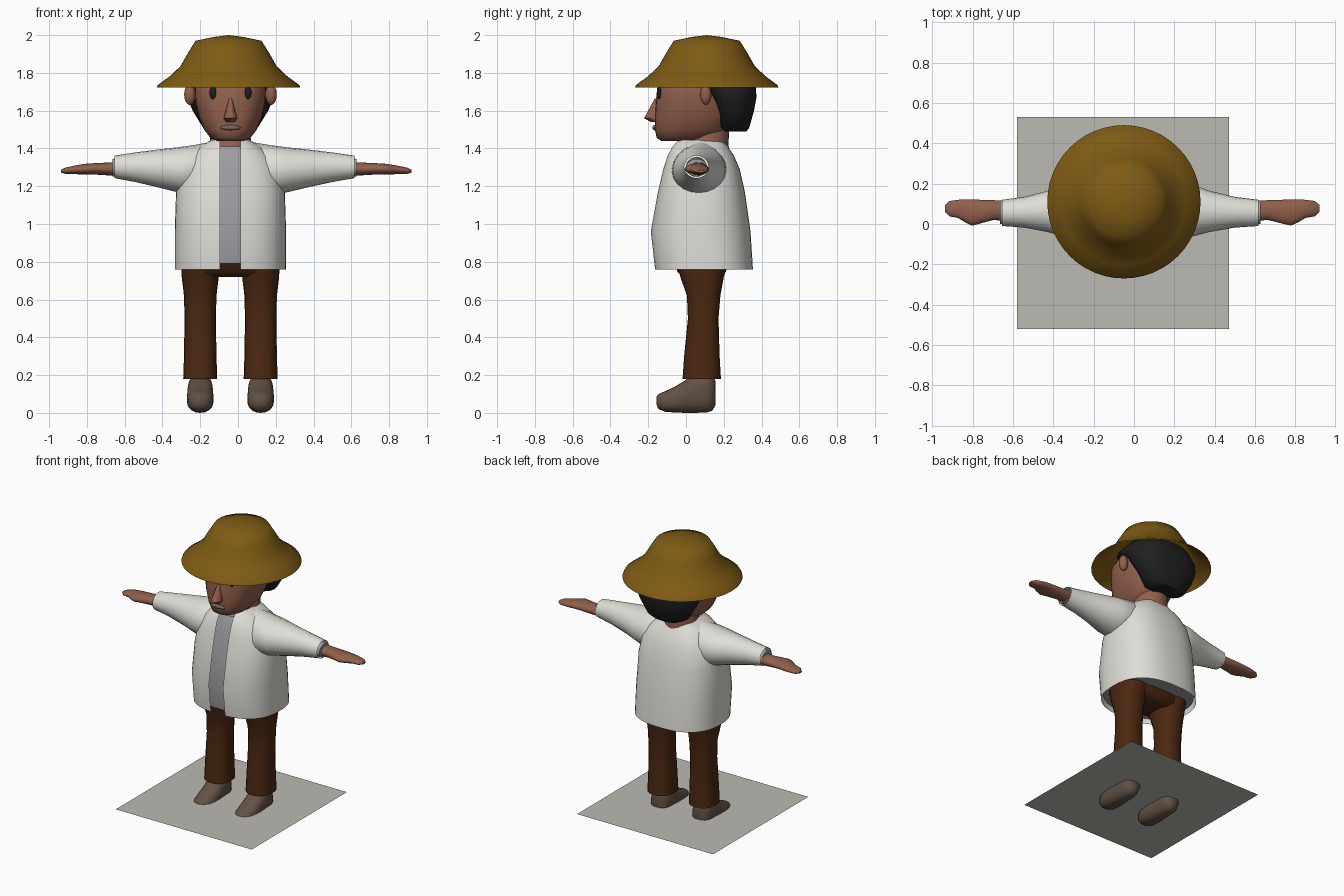
import bpy, bmesh, math
from mathutils import Matrix, Vector

CX = -0.04  # body centre line


def material(name, rgb):
    m = bpy.data.materials.new(name)
    m.diffuse_color = (*rgb, 1)
    return m


STRAW = material("straw brown", (0.21, 0.105, 0.007))
SKIN = material("skin", (0.28, 0.115, 0.07))
HAIR = material("hair black", (0.014, 0.014, 0.014))
WHITE = material("jacket white", (0.74, 0.73, 0.68))
GREY = material("shirt grey", (0.34, 0.34, 0.36))
BROWN = material("trouser brown", (0.07, 0.021, 0.005))
SHOE = material("shoe brown", (0.125, 0.082, 0.058))
STONE = material("base grey", (0.50, 0.49, 0.45))
LIP = material("lip grey", (0.17, 0.13, 0.125))


def finish(name, bm, mat):
    bmesh.ops.recalc_face_normals(bm, faces=bm.faces)
    me = bpy.data.meshes.new(name)
    bm.to_mesh(me)
    bm.free()
    me.materials.append(mat)
    ob = bpy.data.objects.new(name, me)
    bpy.context.collection.objects.link(ob)
    return ob


def spow(v, e):
    return math.copysign(abs(v) ** e, v)


def loft(name, rings, axis, mat, n=28, p=2.0, gap=0.0, caps=(True, True)):
    """Skin rings (t, u0, u1, v0, v1) along an axis; gap leaves a slit at -v."""
    bm = bmesh.new()
    rows = []
    for t, u0, u1, v0, v1 in rings:
        a, b = (u1 - u0) / 2, (v1 - v0) / 2
        d = math.asin(min(1, gap / a) ** (p / 2)) if gap else 0
        row = []
        for i in range(n):
            f = i / (n - 1) if gap else i / n
            ang = -math.pi / 2 + d + f * (2 * math.pi - 2 * d)
            u = (u0 + u1) / 2 + a * spow(math.cos(ang), 2 / p)
            v = (v0 + v1) / 2 + b * spow(math.sin(ang), 2 / p)
            co = {'x': (t, u, v), 'y': (u, t, v), 'z': (u, v, t)}[axis]
            row.append(bm.verts.new(co))
        rows.append(row)
    for r, s in zip(rows, rows[1:]):
        for i in range(n - 1 if gap else n):
            j = (i + 1) % n
            bm.faces.new((r[i], r[j], s[j], s[i]))
    if caps[0]:
        bm.faces.new(rows[0])
    if caps[1]:
        bm.faces.new(rows[-1])
    return finish(name, bm, mat)


def body(rings):
    """Rings (z, half width, front, back) about the centre line."""
    return [(z, CX - r, CX + r, f, b) for z, r, f, b in rings]


def ball(name, loc, scale, mat):
    bm = bmesh.new()
    bmesh.ops.create_uvsphere(bm, u_segments=16, v_segments=10, radius=1,
                              matrix=Matrix.LocRotScale(Vector(loc), None, Vector(scale)))
    return finish(name, bm, mat)


# square base sheet
bm = bmesh.new()
bmesh.ops.create_grid(bm, x_segments=1, y_segments=1, size=0.525,
                      matrix=Matrix.Translation((-0.055, 0.005, 0.085)))
finish("base_sheet", bm, STONE)

# hat: thin spun shell
HAT = [(0.38, 1.722), (0.375, 1.735), (0.31, 1.783), (0.255, 1.835),
       (0.215, 1.905), (0.175, 1.97), (0.08, 1.99), (0.002, 2.0)]
loft("hat", [(z, -0.05 - r, -0.05 + r, 0.11 - r, 0.11 + r) for r, z in HAT],
     'z', STRAW, n=48, caps=(False, True))

# head, neck and hair
loft("head", body([(1.44, 0.07, -0.13, 0.10), (1.455, 0.105, -0.155, 0.16),
                   (1.50, 0.14, -0.165, 0.22), (1.57, 0.168, -0.165, 0.25),
                   (1.65, 0.186, -0.16, 0.26), (1.74, 0.19, -0.15, 0.26),
                   (1.82, 0.15, -0.09, 0.24)]), 'z', SKIN, p=2.4)
loft("neck", body([(1.36, 0.13, -0.04, 0.23), (1.43, 0.11, -0.01, 0.225),
                   (1.52, 0.10, 0.02, 0.23)]), 'z', SKIN)
loft("hair", body([(1.49, 0.10, 0.20, 0.32), (1.51, 0.145, 0.17, 0.335),
                   (1.60, 0.20, 0.15, 0.36), (1.67, 0.23, 0.11, 0.373),
                   (1.73, 0.235, 0.07, 0.37), (1.80, 0.21, -0.08, 0.35),
                   (1.87, 0.14, 0.0, 0.24)]), 'z', HAIR, p=2.4)
loft("nose", body([(1.665, 0.010, -0.165, -0.12), (1.60, 0.025, -0.20, -0.12),
                   (1.56, 0.036, -0.222, -0.12), (1.54, 0.025, -0.185, -0.12)]),
     'z', SKIN, n=12)
ball("mouth", (CX, -0.164, 1.51), (0.055, 0.014, 0.014), LIP)

# jacket with front slit, and shirt beneath
TORSO = [(0.76, 0.295, -0.165, 0.355), (0.96, 0.295, -0.188, 0.342),
         (1.17, 0.288, -0.15, 0.312), (1.29, 0.265, -0.122, 0.285),
         (1.36, 0.22, -0.10, 0.255), (1.41, 0.165, -0.075, 0.222),
         (1.445, 0.10, -0.05, 0.20)]
loft("jacket", body(TORSO), 'z', WHITE, n=48, p=2.5, gap=0.054, caps=(False, False))
SHIRT = [(z + (0.03 if i == 0 else 0), r - 0.014, f + 0.012, b - 0.014)
         for i, (z, r, f, b) in enumerate(TORSO[:-1])]
loft("shirt", body(SHIRT), 'z', GREY, n=48, p=2.5)

# hips
loft("hips", body([(0.72, 0.15, -0.01, 0.18), (0.745, 0.24, -0.045, 0.21),
                   (0.84, 0.25, -0.07, 0.24)]), 'z', BROWN, p=2.5)

for side, s, k in (("left", 1, 1.035), ("right", -1, 0.967)):
    # eye and ear
    ball(side + "_eye", (CX + s * 0.093, -0.142, 1.695), (0.018, 0.011, 0.034), HAIR)
    ball(side + "_ear", (CX + s * 0.215, 0.105, 1.685), (0.03, 0.03, 0.055), SKIN)

    # sleeve, cuff lining and hand, lofted outward along x
    def arm(name, rings, mat, **kw):
        loft(f"{side}_{name}", [(CX + s * x * k, *r) for x, *r in rings], 'x', mat, n=20, **kw)

    arm("sleeve", [(0.12, -0.02, 0.18, 1.22, 1.432), (0.20, -0.075, 0.215, 1.15, 1.418),
                   (0.29, -0.07, 0.205, 1.168, 1.406), (0.40, -0.04, 0.165, 1.195, 1.394),
                   (0.52, -0.018, 0.135, 1.222, 1.379), (0.635, -0.01, 0.12, 1.243, 1.362)],
        WHITE, caps=(True, False))
    arm("cuff", [(0.50, 0.0, 0.11, 1.25, 1.355), (0.645, 0.0, 0.112, 1.252, 1.345)], GREY)
    arm("hand", [(0.58, 0.012, 0.115, 1.255, 1.33), (0.68, 0.02, 0.118, 1.258, 1.325),
                 (0.745, 0.003, 0.12, 1.262, 1.322), (0.79, -0.008, 0.122, 1.263, 1.319),
                 (0.825, 0.008, 0.122, 1.263, 1.314), (0.86, 0.03, 0.12, 1.264, 1.308),
                 (0.905, 0.038, 0.114, 1.266, 1.298), (0.927, 0.06, 0.095, 1.272, 1.287)], SKIN)

    # trouser leg and shoe
    lx = CX + s * 0.16

    def leg(name, rings, axis, mat, p):
        loft(f"{side}_{name}", [(t, lx - r, lx + r, a, b) for t, r, a, b in rings],
             axis, mat, n=20, p=p)

    leg("trouser_leg", [(0.18, 0.09, -0.018, 0.185), (0.30, 0.086, -0.01, 0.178),
                        (0.50, 0.083, 0.01, 0.172), (0.62, 0.086, 0.005, 0.182),
                        (0.72, 0.098, -0.03, 0.20), (0.80, 0.10, -0.05, 0.225)], 'z', BROWN, 2.3)
    leg("shoe", [(-0.157, 0.02, 0.045, 0.085), (-0.145, 0.045, 0.02, 0.10),
                 (-0.11, 0.065, 0.006, 0.115), (-0.06, 0.071, 0.002, 0.138),
                 (0.0, 0.07, 0.0, 0.175), (0.04, 0.068, 0.0, 0.21),
                 (0.11, 0.066, 0.002, 0.21), (0.14, 0.052, 0.012, 0.20),
                 (0.155, 0.025, 0.04, 0.17)], 'y', SHOE, 2.4)

# smooth shading with crisp creases
bpy.ops.object.select_all(action='SELECT')
bpy.context.view_layer.objects.active = bpy.data.objects["jacket"]
bpy.ops.object.shade_smooth_by_angle(angle=math.radians(50))
